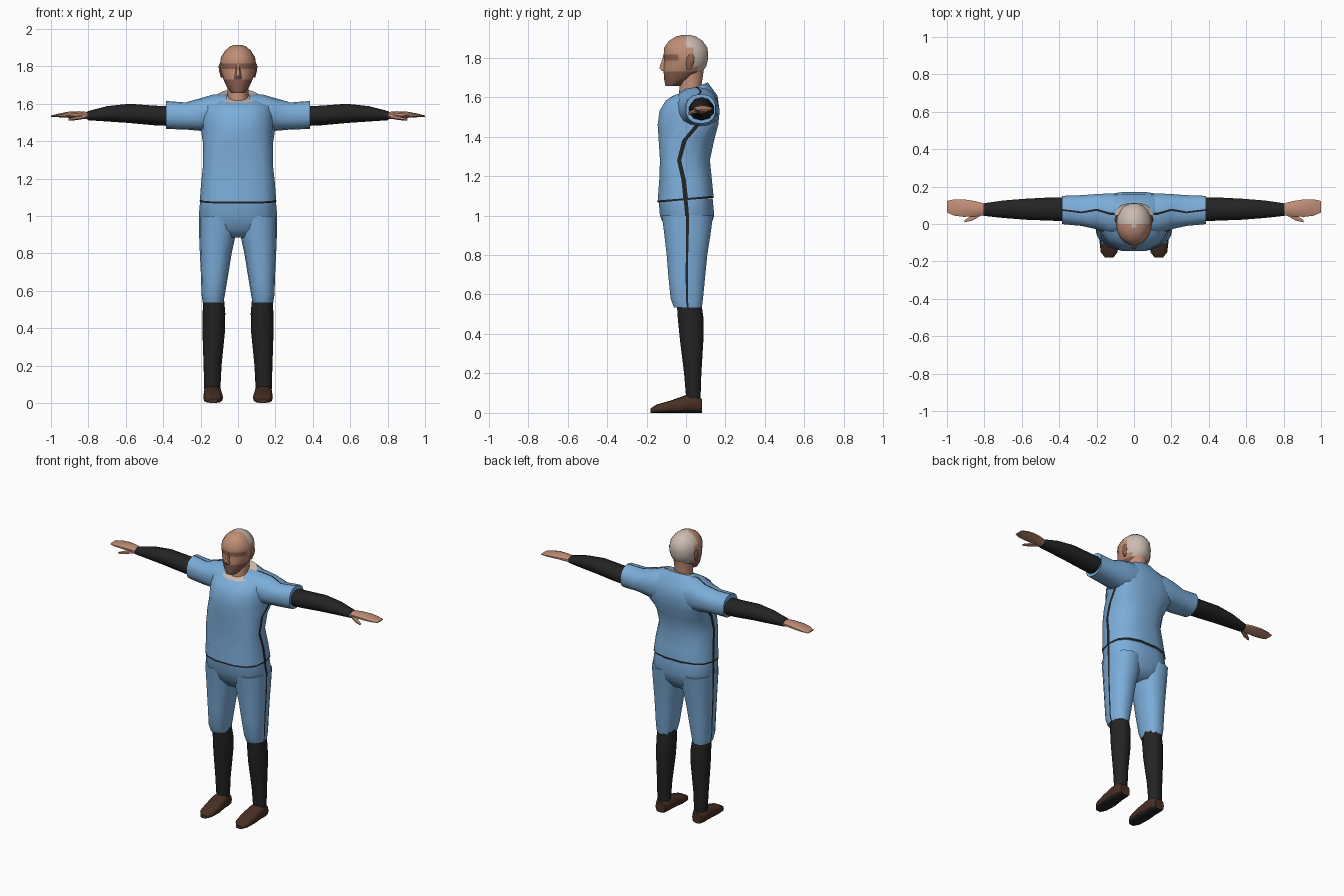
import bpy
import bmesh
import math

default_cube = bpy.data.objects.get("Cube")
if default_cube:
    bpy.data.objects.remove(default_cube, do_unlink=True)


def make_material(name, red, green, blue):
    material = bpy.data.materials.new(name)
    color = (red, green, blue, 1)
    material.diffuse_color = color
    material.use_nodes = True
    shader = next(n for n in material.node_tree.nodes if n.type == "BSDF_PRINCIPLED")
    shader.inputs["Base Color"].default_value = color
    shader.inputs["Roughness"].default_value = .9
    return material


blue = make_material("cloth blue", .2, .42, .7)
black = make_material("soft black", .017, .017, .017)
skin = make_material("skin", .53, .27, .18)
stubble = make_material("stubble brown", .27, .12, .08)
hair = make_material("pale grey hair", .6, .5, .44)
brown = make_material("shoe brown", .065, .029, .017)
cream = make_material("collar cream", .62, .5, .42)

# How (u, v, t) of a cross-section maps to x, y, z for each loft direction
AXES = {
    "z": lambda u, v, t: (u, v, t),
    "x": lambda u, v, t: (t, v, u),
    "y": lambda u, v, t: (v, t, u),
}


def power(value, exponent):
    return math.copysign(abs(value) ** exponent, value)


def loft(name, axis, rings, materials, rule=None, sides=14, square=1,
         stripes=(), mirror=False, tilt=None):
    """Skin rings of (t, u low, u high, v low, v high, optional seam shift)."""
    angles = [(2 * math.pi * i / sides, False) for i in range(sides)]
    for center in stripes:
        angles = [a for a in angles if abs(a[0] - center) > .01]
        angles += [(center - .035, True), (center + .035, False)]
    angles.sort()
    bm = bmesh.new()
    loops = []
    for t, u0, u1, v0, v1, *shift in rings:
        loop = []
        for angle, _ in angles:
            c, s = power(math.cos(angle), square), power(math.sin(angle), square)
            u = (u0 + u1) / 2 + (u1 - u0) / 2 * c
            v = (v0 + v1) / 2 + (v1 - v0) / 2 * s
            v += sum(shift) * c ** 4
            slope = tilt(t) * s if tilt else 0
            loop.append(bm.verts.new(AXES[axis](u, v, t + slope)))
        loops.append(loop)
    count = len(angles)
    for lower, upper in zip(loops, loops[1:]):
        for i in range(count):
            j = (i + 1) % count
            face = bm.faces.new((lower[i], lower[j], upper[j], upper[i]))
            face.material_index = 1 if angles[i][1] else 0
    caps = [bm.faces.new(loops[0]), bm.faces.new(loops[-1])]
    bmesh.ops.recalc_face_normals(bm, faces=bm.faces)
    if rule:
        for face in bm.faces:
            index = rule(face, face.calc_center_median(), face in caps)
            if index is not None:
                face.material_index = index
    mesh = bpy.data.meshes.new(name)
    bm.to_mesh(mesh)
    bm.free()
    obj = bpy.data.objects.new(name, mesh)
    bpy.context.collection.objects.link(obj)
    for material in materials:
        mesh.materials.append(material)
    if mirror:
        obj.modifiers.new("Mirror", "MIRROR").use_mirror_merge = False
    bpy.ops.object.select_all(action="DESELECT")
    obj.select_set(True)
    bpy.context.view_layer.objects.active = obj
    bpy.ops.object.shade_smooth_by_angle(angle=math.radians(50))
    return obj


# Shirt with hem line, side seams and a sloping open neckline
def shirt_rule(face, center, is_cap):
    if is_cap and center.z > 1.5:
        return 2
    if center.z < 1.1 and not is_cap:
        return 1
    if center.z > 1.5:
        return 0


loft("shirt", "z", [
    (1.078, -.205, .205, -.146, .142),
    (1.088, -.204, .204, -.146, .142),
    (1.18, -.197, .197, -.138, .134, -.01),
    (1.28, -.186, .186, -.134, .124, -.03),
    (1.38, -.186, .186, -.141, .145, -.01),
    (1.46, -.198, .198, -.147, .166, .05),
    (1.53, -.2, .2, -.138, .173, .05),
    (1.595, -.185, .185, -.105, .162, .03),
    (1.64, -.105, .105, -.07, .112),
], [blue, black, cream], shirt_rule, square=.75, stripes=(0, math.pi),
    tilt=lambda t: .035 if t > 1.62 else .012 if t < 1.1 or t > 1.58 else 0)

# Sleeves with a seam along the top
loft("sleeves", "x", [
    (.06, 1.45, 1.65, -.06, .16),
    (.13, 1.44, 1.65, -.055, .166),
    (.2, 1.455, 1.63, -.03, .162, .01),
    (.28, 1.462, 1.607, -.012, .156, -.01),
    (.385, 1.465, 1.615, -.002, .152),
], [blue, black], square=.85, stripes=(0,), mirror=True)

# Long black under-sleeves
loft("under_sleeves", "x", [
    (.34, 1.48, 1.585, .01, .145),
    (.45, 1.485, 1.59, .015, .145),
    (.58, 1.497, 1.6, .02, .138),
    (.7, 1.505, 1.587, .03, .128),
    (.805, 1.512, 1.56, .042, .112),
], [black], sides=10, mirror=True)

# Hands and thumbs
loft("hands", "x", [
    (.79, 1.517, 1.555, .046, .108),
    (.85, 1.522, 1.56, .038, .125),
    (.91, 1.525, 1.557, .036, .134),
    (.96, 1.528, 1.547, .042, .134),
    (1, 1.53, 1.537, .06, .125),
], [skin], sides=10, mirror=True)
loft("thumbs", "x", [
    (.815, 1.52, 1.545, .045, .07),
    (.865, 1.512, 1.535, .016, .05),
    (.905, 1.51, 1.522, .008, .022),
], [skin], sides=6, mirror=True)

# Knee-length trousers: hips and two legs with outer seams
loft("trouser_hips", "z", [
    (.885, -.1, .1, -.07, .09),
    (.93, -.18, .18, -.105, .122),
    (1, -.21, .21, -.135, .146),
    (1.085, -.202, .202, -.142, .138),
], [blue, black], square=.8, stripes=(0, math.pi))
loft("trouser_legs", "z", [
    (.535, .078, .188, -.063, .082),
    (.58, .07, .195, -.08, .088),
    (.7, .05, .199, -.092, .1),
    (.8, .034, .204, -.1, .11),
    (.9, .012, .208, -.112, .126),
    (1, .004, .209, -.125, .14),
], [blue, black], square=.85, stripes=(0,), mirror=True)

# Socks
loft("socks", "z", [
    (.06, .095, .18, 0, .075),
    (.2, .088, .184, -.012, .08),
    (.38, .07, .19, -.035, .092),
    (.48, .068, .189, -.045, .092),
    (.56, .075, .186, -.05, .08),
], [black], sides=10, mirror=True)

# Shoes with dark soles
loft("shoes", "y", [
    (-.18, 0, .022, .11, .155),
    (-.15, 0, .042, .088, .178),
    (-.08, 0, .062, .08, .186),
    (0, 0, .09, .088, .184),
    (.05, 0, .09, .09, .184),
    (.08, 0, .07, .102, .172),
], [brown, black], lambda face, c, cap: 1 if face.normal.z < -.7 else 0,
    sides=12, square=.65, mirror=True)

# Neck
loft("neck", "z", [
    (1.585, -.062, .062, -.045, .085),
    (1.65, -.055, .055, -.035, .08),
    (1.75, -.06, .06, -.04, .095),
], [skin], sides=10)


# Head coloured by region: hair behind, stubble on the jaw, shaded eye band
def head_rule(face, center, is_cap):
    if center.z > 1.74 and center.y > .005 + (1.88 - center.z) * .35:
        return 2
    if center.z < 1.74 and center.y < .05:
        return 1
    if 1.785 < center.z < 1.815 and center.y < -.05:
        return 1
    return 0


loft("head", "z", [
    (1.657, -.035, .035, -.105, -.02),
    (1.69, -.06, .06, -.112, .03),
    (1.73, -.078, .078, -.115, .085),
    (1.755, -.087, .087, -.115, .104),
    (1.785, -.094, .094, -.11, .112),
    (1.815, -.096, .096, -.115, .114),
    (1.85, -.091, .091, -.112, .11),
    (1.885, -.068, .068, -.088, .085),
    (1.907, -.042, .042, -.052, .052),
    (1.915, -.015, .015, -.02, .02),
], [skin, stubble, hair], head_rule, sides=18)

# Nose and ears
loft("nose", "z", [
    (1.733, -.02, .02, -.125, -.09),
    (1.748, -.018, .018, -.138, -.09),
    (1.81, -.008, .008, -.117, -.09),
], [skin], sides=6)
loft("ears", "z", [
    (1.74, .08, .092, .005, .025),
    (1.77, .085, .1, 0, .04),
    (1.8, .085, .104, .005, .045),
    (1.815, .088, .098, .015, .035),
], [stubble], sides=8, mirror=True)
